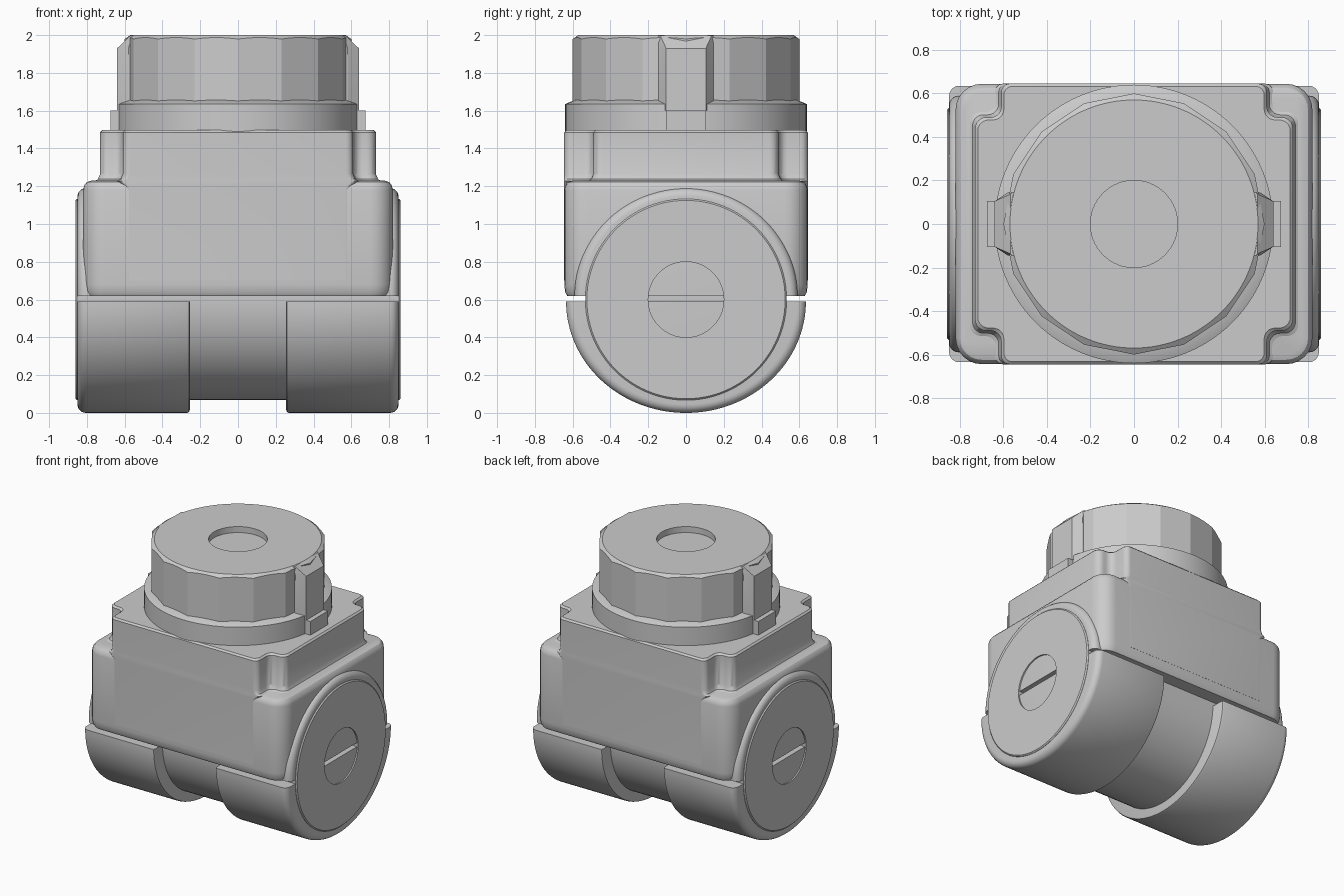
import bpy, bmesh, math
from mathutils import Vector

if "Cube" in bpy.data.objects:
    bpy.data.objects.remove(bpy.data.objects["Cube"])

PI = math.pi


def finish(name, bm, angle=30):
    bmesh.ops.remove_doubles(bm, verts=bm.verts, dist=1e-5)
    bmesh.ops.recalc_face_normals(bm, faces=bm.faces)
    mesh = bpy.data.meshes.new(name)
    bm.to_mesh(mesh)
    bm.free()
    ob = bpy.data.objects.new(name, mesh)
    bpy.context.collection.objects.link(ob)
    bpy.ops.object.select_all(action='DESELECT')
    ob.select_set(True)
    bpy.context.view_layer.objects.active = ob
    bpy.ops.object.shade_smooth_by_angle(angle=math.radians(angle))
    return ob


def lathe(name, profile, place, a0=0, a1=2 * PI, n=96, angle=30):
    """Revolve (radius, height) points; place(angle, r, h) gives the position."""
    bm = bmesh.new()
    full = a1 - a0 > 2 * PI - 0.01
    count = n if full else n + 1
    rings = [[bm.verts.new(place(a0 + (a1 - a0) * i / n, r, h)) for r, h in profile]
             for i in range(count)]
    for i in range(n):
        a, b = rings[i], rings[(i + 1) % count]
        for j in range(len(profile) - 1):
            bm.faces.new((a[j], a[j + 1], b[j + 1], b[j]))
    if not full:
        bm.faces.new(rings[0])
        bm.faces.new(rings[-1])
    return finish(name, bm, angle)


def stack(name, layers, angle=30):
    """Loft through (outline, z) layers and cap both ends."""
    bm = bmesh.new()
    rings = [[bm.verts.new((x, y, z)) for x, y in outline] for outline, z in layers]
    m = len(rings[0])
    for a, b in zip(rings, rings[1:]):
        for i in range(m):
            bm.faces.new((a[i], a[(i + 1) % m], b[(i + 1) % m], b[i]))
    bm.faces.new(rings[0])
    bm.faces.new(rings[-1])
    return finish(name, bm, angle)


def rounded(corners, steps=6):
    """Mirror one quadrant of (x, y, radius) corners and round them all."""
    pts = []
    for sx, sy in ((1, 1), (-1, 1), (-1, -1), (1, -1)):
        quad = [(x * sx, y * sy, r) for x, y, r in corners]
        pts += quad if sx * sy > 0 else quad[::-1]
    out = []
    for i, (x, y, r) in enumerate(pts):
        p = Vector((x, y))
        d0 = (Vector(pts[i - 1][:2]) - p).normalized()
        d1 = (Vector(pts[(i + 1) % len(pts)][:2]) - p).normalized()
        c = p + (d0 + d1) * r
        for k in range(steps + 1):
            t = k / steps * PI / 2
            out.append(tuple(c - d1 * r * math.cos(t) - d0 * r * math.sin(t)))
    return out


# housing: rounded block with softened shoulders
def block(inset):
    return rounded([(0.82 - inset, 0.644 - inset, 0.12 - inset)])


stack("housing", [(block(0.015), 0.62), (block(0.004), 0.64), (block(0), 0.68),
                  (block(0), 1.18), (block(0.006), 1.205), (block(0.02), 1.222),
                  (block(0.045), 1.23)])


# upper deck: notched corners, flaring into the shoulder
def deck(d):
    pts = rounded([(0.73 + d, 0.49 + d, 0.05), (0.61 + d, 0.49 + d, 0.05),
                   (0.61 + d, 0.645 + min(d, 0), 0.04)])
    return pts


stack("upper_deck", [(deck(0), 0.7), (deck(0), 1.20), (deck(0.03), 1.227),
                     (deck(0.012), 1.237), (deck(0), 1.265), (deck(0), 1.485),
                     (deck(-0.012), 1.497)])

# bearing core: horizontal cylinder with a recess in each end disc
half = [(0, 0.81), (0.2, 0.81), (0.2, 0.86), (0.525, 0.86), (0.533, 0.852), (0.533, 0.3)]
lathe("bearing_core", half + [(r, -h) for r, h in half[::-1]],
      lambda a, r, h: (h, r * math.cos(a), 0.6 + r * math.sin(a)))

# side flanges above the split and clamp shells below it
arc = [i / 6 * PI / 2 for i in range(7)]
flange = [(0, 0.85)] + [(0.545 + 0.045 * math.sin(t), 0.805 + 0.045 * math.cos(t)) for t in arc] \
    + [(0.59, 0.5), (0, 0.5)]
clamp = flange[:-2] + [(0.59, 0.27), (0.586, 0.26), (0.575, 0.255), (0, 0.255)]
for side, s in (("left", -1), ("right", 1)):
    lathe(side + "_flange", flange,
          lambda a, r, h: (s * h, r * math.cos(a), 0.62 + (r - 0.02) * math.sin(a) if r > 0.1
                           else 0.62), 0, PI, 64)
    lathe(side + "_clamp_shell", clamp,
          lambda a, r, h: (s * h, 1.076 * r * math.cos(a), 0.59 + r * math.sin(a)),
          PI, 2 * PI, 64)


# collar under the cap
def upright(a, r, h):
    return (r * math.cos(a), r * math.sin(a), h)


lathe("collar", [(0, 1.47), (0.64, 1.47), (0.64, 1.635), (0.58, 1.66), (0, 1.66)], upright)


# cap: sixteen flat sides trimmed by a conical chamfer, recessed centre
def faceted(a, r, h):
    if r > 0.58:
        step = PI / 8
        r = 0.6 * math.cos(step / 2) / math.cos((a % step) - step / 2)
        if h > 1.9:
            h = 2.0 - (r - 0.57) * 0.7
    return upright(a, r, h)


lathe("cap", [(0, 1.64), (0.6, 1.64), (0.6, 1.98), (0.57, 2.0), (0.2, 2.0),
              (0.2, 1.955), (0, 1.955)], faceted, n=128, angle=15)

# ribs and small tabs on both sides of the cap
for side, s in (("left", -1), ("right", 1)):
    rib = [(s * x, y) for x, y in ((0.5, -0.145), (0.58, -0.145), (0.64, -0.105),
                                   (0.64, 0.105), (0.58, 0.145), (0.5, 0.145))]
    top = [(s * min(abs(x), 0.568 if abs(y) < 0.12 else 0.56), y * (1.3 if abs(y) < 0.12 else 1))
           for x, y in rib]
    stack(side + "_rib", [(rib, 1.6), (rib, 1.93), (top, 1.999)], 15)
    tab = [(s * x, y) for x, y in ((0.55, -0.105), (0.675, -0.105), (0.675, 0.105), (0.55, 0.105))]
    stack(side + "_tab", [(tab, 1.48), (tab, 1.6)])
